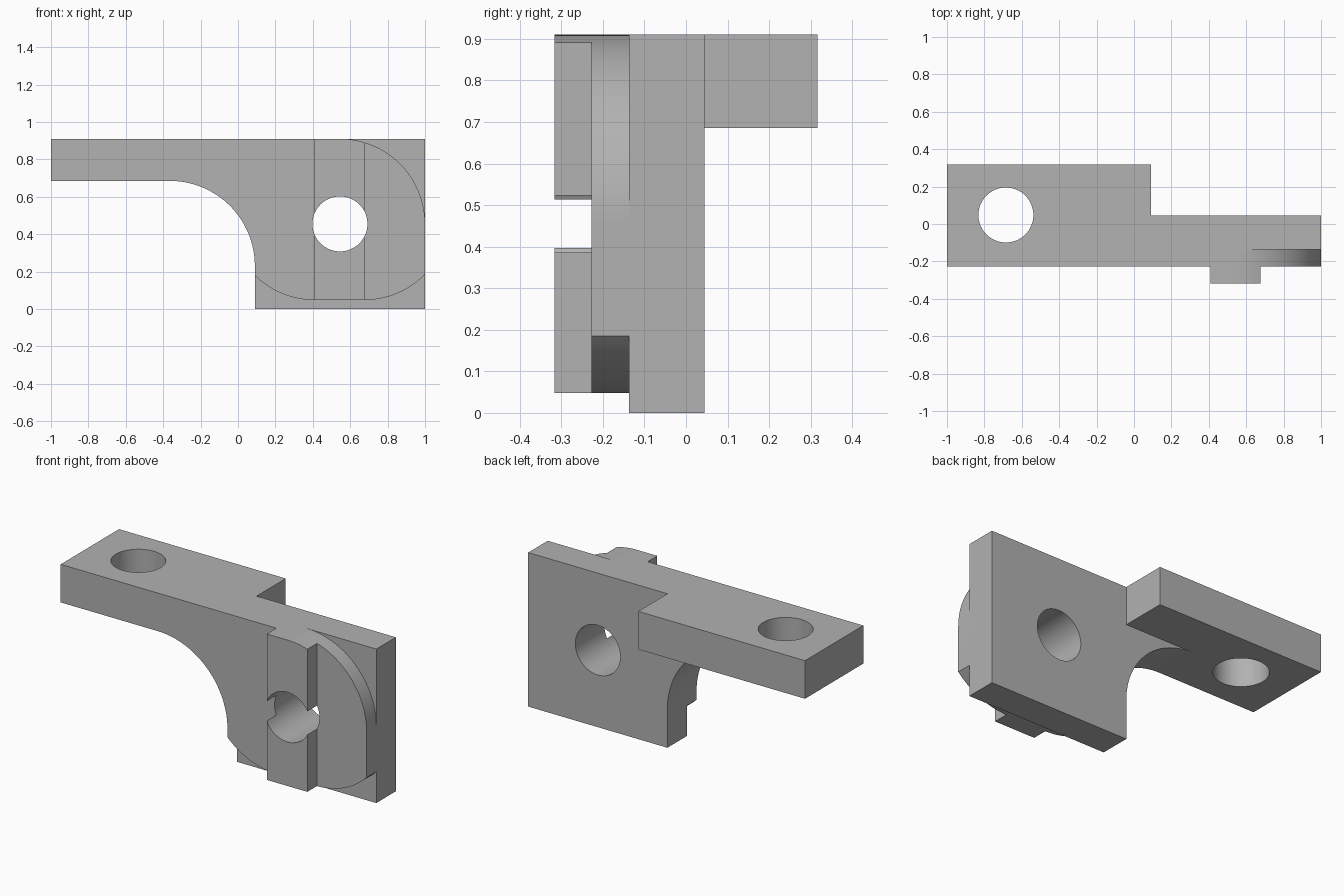
import bpy, bmesh
from math import cos, sin, sqrt, radians

cube = bpy.data.objects.get("Cube")
if cube:
    bpy.data.objects.remove(cube, do_unlink=True)

grey = bpy.data.materials.new("plain grey")
grey.use_nodes = True
colour = (0.445, 0.445, 0.445, 1)
grey.diffuse_color = colour
grey.node_tree.nodes["Principled BSDF"].inputs["Base Color"].default_value = colour

# Shared dimensions
TOP, R = 0.91, 0.455
ARM_Z, LEFT, RIGHT = 0.685, 0.09, 1.0
FRONT, STEP, BACK, HALF_Y = -0.227, -0.137, 0.045, 0.317
RIB_L, RIB_R, LIP = 0.41, 0.675, 0.048
HOLE_X, HOLE_Z, HOLE_R = 0.545, 0.455, 0.147


def arc(cx, cz, r, start, end, steps=32):
    angles = [radians(start + (end - start) * i / steps) for i in range(steps + 1)]
    return [(cx + r * cos(a), cz + r * sin(a)) for a in angles]


def prism(name, outline, y0, y1):
    """Extrude an x-z outline between two depths."""
    bm = bmesh.new()
    face = bm.faces.new([bm.verts.new((x, y0, z)) for x, z in outline])
    new = bmesh.ops.extrude_face_region(bm, geom=[face])["geom"]
    bmesh.ops.translate(bm, vec=(0, y1 - y0, 0),
                        verts=[v for v in new if isinstance(v, bmesh.types.BMVert)])
    bmesh.ops.recalc_face_normals(bm, faces=bm.faces)
    mesh = bpy.data.meshes.new(name)
    bm.to_mesh(mesh)
    bm.free()
    mesh.materials.append(grey)
    obj = bpy.data.objects.new(name, mesh)
    bpy.context.collection.objects.link(obj)
    return obj


def combine(target, tool, operation):
    tool.hide_render = True
    mod = target.modifiers.new(operation, "BOOLEAN")
    mod.operation, mod.solver, mod.object = operation, "EXACT", tool
    bpy.context.view_layer.objects.active = target
    bpy.ops.object.modifier_apply(modifier=mod.name)
    bpy.data.objects.remove(tool, do_unlink=True)


# Arm with a concave sweep down to the plate
sweep = [(-1, TOP), (-1, ARM_Z)] + arc(LEFT - R, ARM_Z - R, R, 90, 0)
bracket = prism("bracket", sweep + [(LEFT, 0), (RIGHT, 0), (RIGHT, TOP)], STEP, BACK)

# Raised front pad: rounded shoulder and shallow curved bottom corners
shoulder = arc(HOLE_X, TOP - R, R, 0, 90)
corner_z = LIP + R - sqrt(R * R - (RIGHT - RIB_R) ** 2)
bottom = []
for i in range(17):
    x = LEFT + (RIB_L - LEFT) * i / 16
    bottom.append((x, LIP + R - sqrt(R * R - (RIB_L - x) ** 2)))
for i in range(17):
    x = RIB_R + (RIGHT - RIB_R) * i / 16
    bottom.append((x, LIP + R - sqrt(R * R - (x - RIB_R) ** 2)))
pad = prism("front_pad", sweep + bottom + shoulder, FRONT, STEP)

# Vertical rib, its top following the shoulder
rib_top = [(x, z) for x, z in shoulder if HOLE_X <= x < RIB_R]
rib_edge = (RIB_R, TOP - R + sqrt(R * R - (RIB_R - HOLE_X) ** 2))
rib = prism("rib", [(RIB_L, LIP), (RIB_R, LIP), rib_edge] + rib_top + [(RIB_L, TOP)],
            -HALF_Y, FRONT)

# Rear widening of the arm
flange = prism("arm_flange", [(-1, ARM_Z), (LEFT, ARM_Z), (LEFT, TOP), (-1, TOP)],
               BACK, HALF_Y)

for part in (pad, rib, flange):
    combine(bracket, part, "UNION")

# Through holes in the plate and the arm
plate_hole = prism("plate_hole_cutter", arc(HOLE_X, HOLE_Z, HOLE_R, 0, 354.375, 63), -1, 1)
arm_hole = prism("arm_hole_cutter", arc(0, 0, HOLE_R, 0, 354.375, 63), -2, 2)
arm_hole.rotation_euler.x = radians(90)
arm_hole.location = (-0.685, 0.048, 0)
bpy.context.view_layer.update()
for cutter in (plate_hole, arm_hole):
    combine(bracket, cutter, "DIFFERENCE")

# Smooth the curved walls, keep the edges crisp
bpy.ops.object.select_all(action="DESELECT")
bracket.select_set(True)
bpy.context.view_layer.objects.active = bracket
bpy.ops.object.shade_smooth_by_angle(angle=radians(25))
